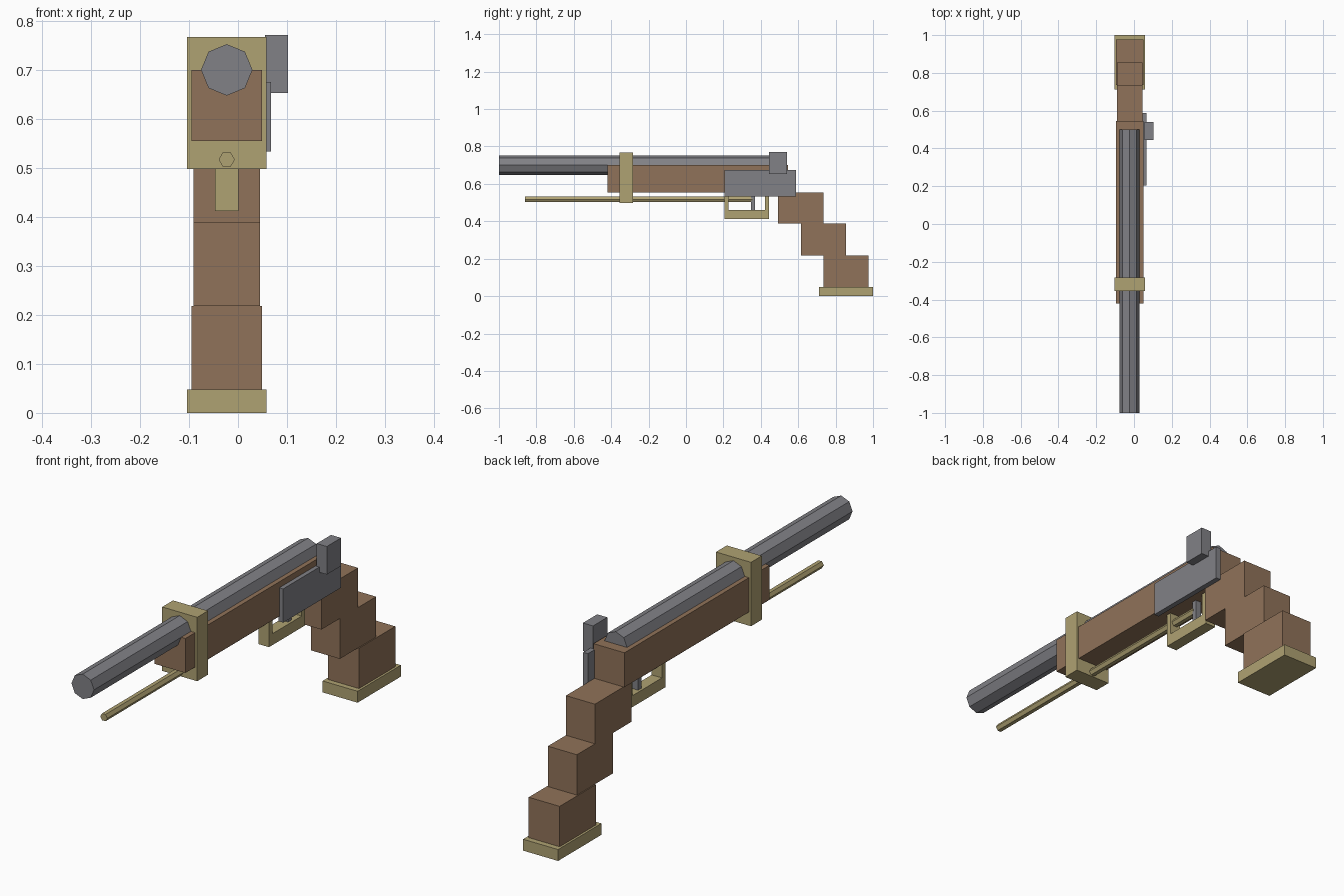
import bpy
from math import pi

if "Cube" in bpy.data.objects:
    bpy.data.objects.remove(bpy.data.objects["Cube"])


def material(name, rgb):
    m = bpy.data.materials.new(name)
    m.diffuse_color = (*rgb, 1)
    m.use_nodes = True
    m.node_tree.nodes["Principled BSDF"].inputs["Base Color"].default_value = m.diffuse_color
    return m


WOOD = material("wood", (0.28, 0.17, 0.10))
BRASS = material("brass", (0.43, 0.36, 0.17))
STEEL = material("steel", (0.22, 0.22, 0.24))
CX = -0.023  # centre line of the barrel and stock


def box(name, x, y, z, mat):
    """Box from (min, max) ranges on each axis."""
    bpy.ops.mesh.primitive_cube_add(size=1, location=[sum(r) / 2 for r in (x, y, z)])
    ob = bpy.context.object
    ob.name = name
    ob.scale = [r[1] - r[0] for r in (x, y, z)]
    bpy.ops.object.transform_apply(location=False, rotation=False, scale=True)
    ob.data.materials.append(mat)
    return ob


def rod(name, sides, radius, y, z, spin, mat):
    """Faceted rod along the y axis."""
    bpy.ops.mesh.primitive_cylinder_add(
        vertices=sides, radius=radius, depth=y[1] - y[0],
        location=(CX, sum(y) / 2, z), rotation=(pi / 2, spin, 0))
    ob = bpy.context.object
    ob.name = name
    ob.data.materials.append(mat)
    return ob


def centred(width):
    return (CX - width / 2, CX + width / 2)


# Barrel and ramrod
rod("barrel", 8, 0.0525, (-1.0, 0.5), 0.70, 0, STEEL)
rod("ramrod", 6, 0.0165, (-0.86, 0.355), 0.517, pi / 6, BRASS)

# Fore stock and the brass band around it
box("stock", centred(0.144), (-0.42, 0.545), (0.555, 0.70), WOOD)
box("barrel_band", centred(0.163), (-0.355, -0.283), (0.498, 0.767), BRASS)

# Stepped grip and butt cap
grip = [(0.135, (0.492, 0.735), (0.388, 0.555)),
        (0.135, (0.614, 0.855), (0.218, 0.388)),
        (0.144, (0.735, 0.976), (0.048, 0.218))]
for i, (w, y, z) in enumerate(grip, 1):
    box(f"grip_block_{i}", centred(w), y, z, WOOD)
box("butt_cap", centred(0.163), (0.712, 1.0), (0.0, 0.048), BRASS)

# Lock plate and hammer on the right side
box("lock_plate", (0.045, 0.067), (0.205, 0.588), (0.533, 0.675), STEEL)
box("hammer", (0.055, 0.102), (0.445, 0.54), (0.653, 0.771), STEEL)

# Trigger guard and trigger
box("guard_bottom", centred(0.048), (0.205, 0.445), (0.412, 0.46), BRASS)
box("guard_front", centred(0.048), (0.205, 0.227), (0.46, 0.555), BRASS)
box("guard_back", centred(0.048), (0.422, 0.445), (0.46, 0.555), BRASS)
box("trigger", centred(0.026), (0.348, 0.37), (0.46, 0.56), STEEL)
